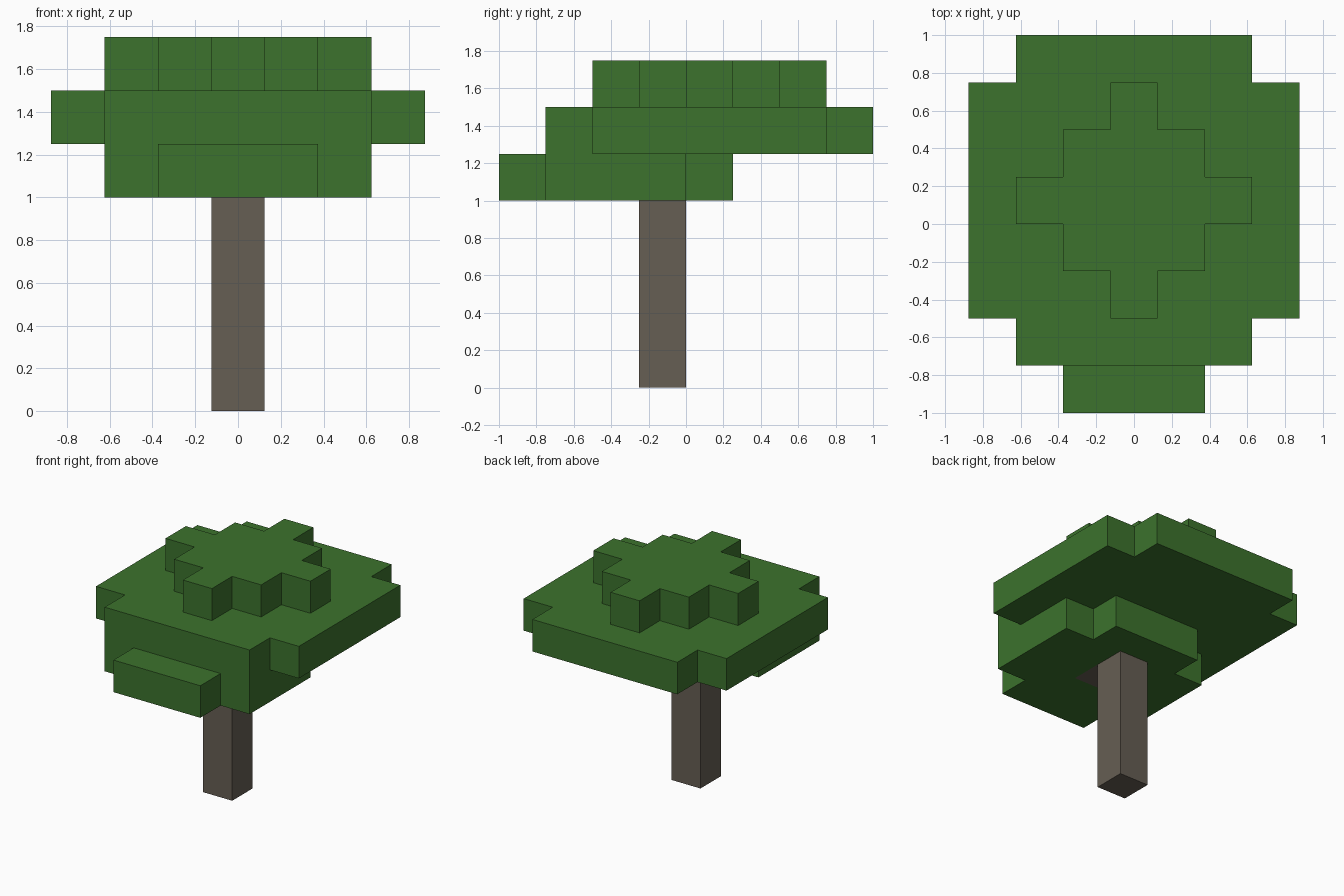
import bpy
import bmesh
import math
from mathutils import Vector

cube = bpy.data.objects.get("Cube")
if cube:
    bpy.data.objects.remove(cube)

CELL = 0.25


def make_material(name, color):
    mat = bpy.data.materials.new(name)
    mat.use_nodes = True
    mat.diffuse_color = color
    mat.node_tree.nodes["Principled BSDF"].inputs["Base Color"].default_value = color
    return mat


def layer(level, first_row, half_widths):
    """Cells of one flat layer, given the half width of each row from front to back."""
    return {(x, first_row + i, level)
            for i, half in enumerate(half_widths)
            for x in range(-half, half + 1)}


def build_blocks(name, cells, occupied, mat):
    """Outer shell of a set of block cells, with no faces between neighbours."""
    bm = bmesh.new()
    for cell in cells:
        centre = Vector((cell[0], cell[1] + 0.5, cell[2] + 0.5)) * CELL
        for axis in range(3):
            for sign in (-1, 1):
                normal = Vector((0, 0, 0))
                normal[axis] = sign
                neighbour = tuple(c + int(n) for c, n in zip(cell, normal))
                if neighbour in occupied:
                    continue
                u = Vector((0, 0, 0))
                u[(axis + 1) % 3] = 1
                v = normal.cross(u)
                corners = ((-1, -1), (1, -1), (1, 1), (-1, 1))
                bm.faces.new([bm.verts.new(centre + (normal + u * a + v * b) * CELL / 2)
                              for a, b in corners])
    # Join the blocks and merge coplanar squares into clean flat faces
    bmesh.ops.remove_doubles(bm, verts=bm.verts, dist=0.001)
    bmesh.ops.dissolve_limit(bm, angle_limit=math.radians(1),
                             verts=bm.verts, edges=bm.edges)
    mesh = bpy.data.meshes.new(name)
    bm.to_mesh(mesh)
    bm.free()
    mesh.materials.append(mat)
    obj = bpy.data.objects.new(name, mesh)
    bpy.context.collection.objects.link(obj)
    return obj


bark = make_material("bark_brown", (0.133, 0.112, 0.087, 1))
leaf = make_material("leaf_green", (0.045, 0.17, 0.026, 1))

# Trunk, stepping one block forward where it enters the leaves
trunk = {(0, -1, level) for level in range(4)} | {(0, -2, 4)}

# Canopy: low front layer, wide middle layer, small crown
canopy = layer(4, -4, (1, 2, 2, 2, 1))
canopy |= layer(5, -3, (2, 3, 3, 3, 3, 3, 2))
canopy |= layer(6, -2, (0, 1, 2, 1, 0))
canopy -= trunk

build_blocks("trunk", trunk, trunk | canopy, bark)
build_blocks("canopy", canopy, trunk | canopy, leaf)
